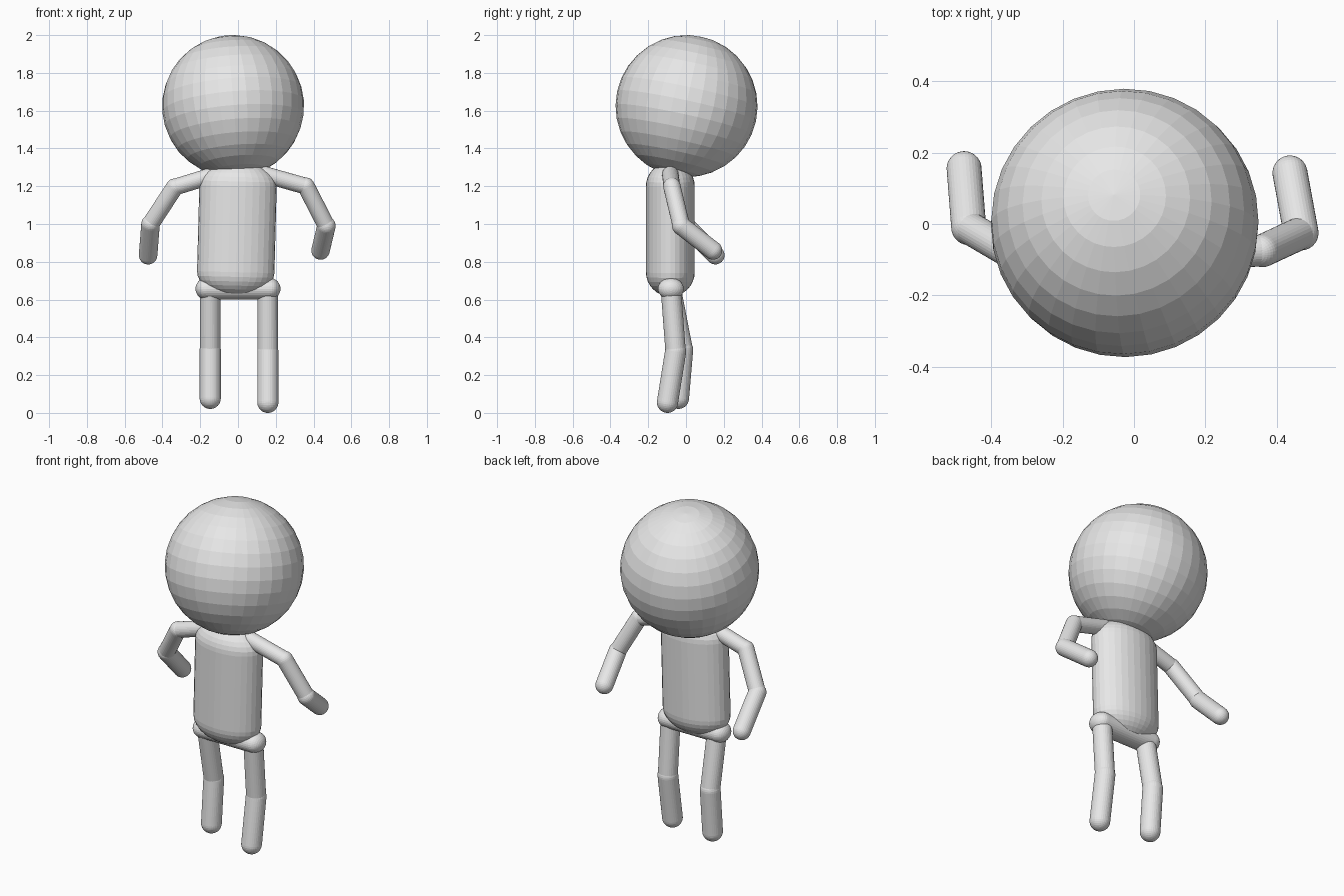
import bpy
import bmesh
from math import sin, cos, pi
from mathutils import Vector

if "Cube" in bpy.data.objects:
    bpy.data.objects.remove(bpy.data.objects["Cube"], do_unlink=True)

# One plain clay colour for the whole figure
clay = bpy.data.materials.new("clay_grey")
clay.use_nodes = True
clay.diffuse_color = (0.8, 0.8, 0.8, 1)
clay.node_tree.nodes["Principled BSDF"].inputs["Base Color"].default_value = (0.8, 0.8, 0.8, 1)


def add_object(name, bm):
    mesh = bpy.data.meshes.new(name)
    bmesh.ops.recalc_face_normals(bm, faces=bm.faces)
    bm.to_mesh(mesh)
    bm.free()
    mesh.materials.append(clay)
    obj = bpy.data.objects.new(name, mesh)
    bpy.context.collection.objects.link(obj)
    return obj


def capsule(name, start, end, radius, stretch=(1, 1), cap_steps=8, sides=32):
    """Round-ended rod between two cap centres; stretch widens its section."""
    start, end = Vector(start), Vector(end)
    half = (end - start).length / 2
    bm = bmesh.new()
    # Half outline, spun around the z axis
    outline = []
    for side in (-1, 1):
        for i in range(cap_steps + 1):
            a = pi / 2 * (i / cap_steps if side > 0 else i / cap_steps - 1)
            outline.append(bm.verts.new((radius * cos(a), 0, radius * sin(a) + side * half)))
    edges = [bm.edges.new(pair) for pair in zip(outline, outline[1:])]
    bmesh.ops.spin(bm, geom=outline + edges, cent=(0, 0, 0), axis=(0, 0, 1),
                   angle=2 * pi, steps=sides)
    bmesh.ops.remove_doubles(bm, verts=bm.verts, dist=0.0005)
    bmesh.ops.scale(bm, vec=(stretch[0], stretch[1], 1), verts=bm.verts)
    turn = Vector((0, 0, 1)).rotation_difference(end - start)
    bmesh.ops.rotate(bm, cent=(0, 0, 0), matrix=turn.to_matrix(), verts=bm.verts)
    bmesh.ops.translate(bm, vec=(start + end) / 2, verts=bm.verts)
    return add_object(name, bm)


def limb(names, joints, radii):
    for name, a, b, r in zip(names, joints, joints[1:], radii):
        capsule(name, a, b, r)


# Head, tipped slightly backward
bm = bmesh.new()
bmesh.ops.create_uvsphere(bm, u_segments=32, v_segments=16, radius=0.376)
head = add_object("head", bm)
head.location = (-0.026, 0.003, 1.624)
head.rotation_mode = "QUATERNION"
head.rotation_quaternion = Vector((0, 0, 1)).rotation_difference(Vector((-0.08, 0.21, 0.97)))

# Torso and hip bar
capsule("torso", (-0.012, -0.083, 0.745), (0.0, -0.083, 1.2), 0.128, stretch=(1.6, 1.01))
capsule("hips", (-0.168, -0.08, 0.657), (0.168, -0.08, 0.657), 0.057, stretch=(1, 1.2))

# Arms: shoulder, upper arm, forearm
arm_radii = (0.044, 0.046, 0.049)
limb(("right_shoulder", "right_upper_arm", "right_forearm"),
     ((-0.14, -0.083, 1.255), (-0.335, -0.085, 1.195), (-0.463, -0.01, 1.0), (-0.476, 0.155, 0.835)),
     arm_radii)
limb(("left_shoulder", "left_upper_arm", "left_forearm"),
     ((0.14, -0.083, 1.262), (0.36, -0.075, 1.2), (0.468, -0.025, 0.99), (0.437, 0.143, 0.86)),
     arm_radii)

# Legs: thigh and shin
leg_radii = (0.054, 0.056)
limb(("right_thigh", "right_shin"),
     ((-0.148, -0.08, 0.655), (-0.147, -0.018, 0.325 + 0.01), (-0.147, -0.04, 0.077)), leg_radii)
limb(("left_thigh", "left_shin"),
     ((0.157, -0.08, 0.655), (0.158, -0.055, 0.325), (0.158, -0.098, 0.056)), leg_radii)
